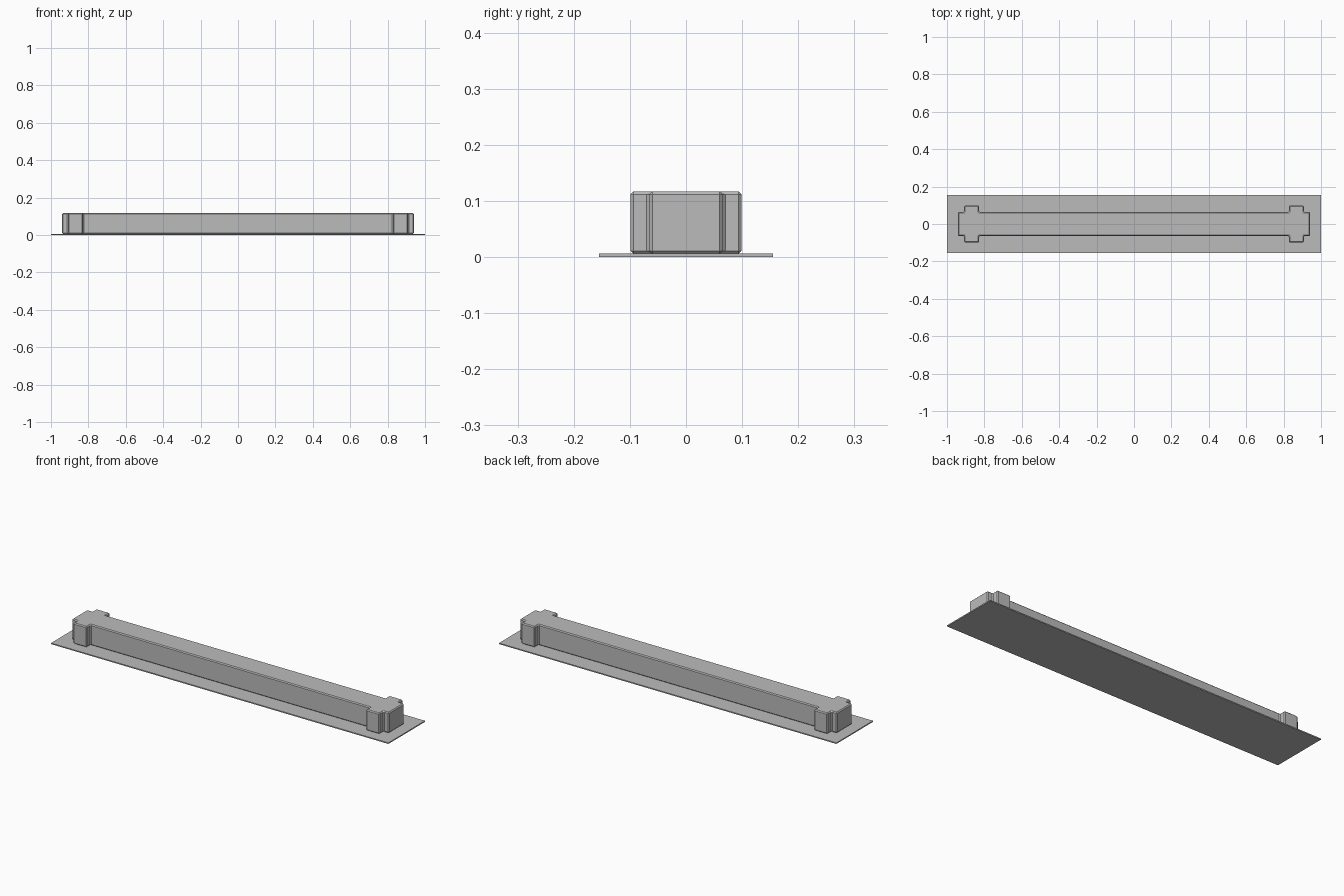
import bpy
import bmesh

if "Cube" in bpy.data.objects:
    bpy.data.objects.remove(bpy.data.objects["Cube"])

grey = bpy.data.materials.new("plain_grey")
grey.diffuse_color = (0.5, 0.5, 0.5, 1)
grey.use_nodes = True
grey.node_tree.nodes["Principled BSDF"].inputs["Base Color"].default_value = grey.diffuse_color


def prism(name, outline, z0, z1, bevel=0.0):
    """Extrude a flat outline from z0 to z1, with optional chamfered edges."""
    bm = bmesh.new()
    face = bm.faces.new([bm.verts.new((x, y, z0)) for x, y in outline])
    top = bmesh.ops.extrude_face_region(bm, geom=[face])["geom"]
    for v in top:
        if isinstance(v, bmesh.types.BMVert):
            v.co.z = z1
    bmesh.ops.recalc_face_normals(bm, faces=bm.faces)
    mesh = bpy.data.meshes.new(name)
    bm.to_mesh(mesh)
    bm.free()
    mesh.materials.append(grey)
    obj = bpy.data.objects.new(name, mesh)
    bpy.context.collection.objects.link(obj)
    if bevel:
        mod = obj.modifiers.new("chamfer", "BEVEL")
        mod.width = bevel
        mod.segments = 1
        mod.limit_method = "ANGLE"
    return obj


# Thin base plate
prism("base_plate", [(-1, -0.155), (1, -0.155), (1, 0.155), (-1, 0.155)], 0, 0.006)

# Long bar with a cross-shaped block at each end, mirrored from one quarter
quarter = [(0.94, 0.065), (0.908, 0.065), (0.908, 0.099), (0.828, 0.099), (0.828, 0.065)]
half = quarter + [(-x, y) for x, y in reversed(quarter)]
outline = half + [(-x, -y) for x, y in half]
prism("bar_body", outline, 0.006, 0.117, 0.005)
